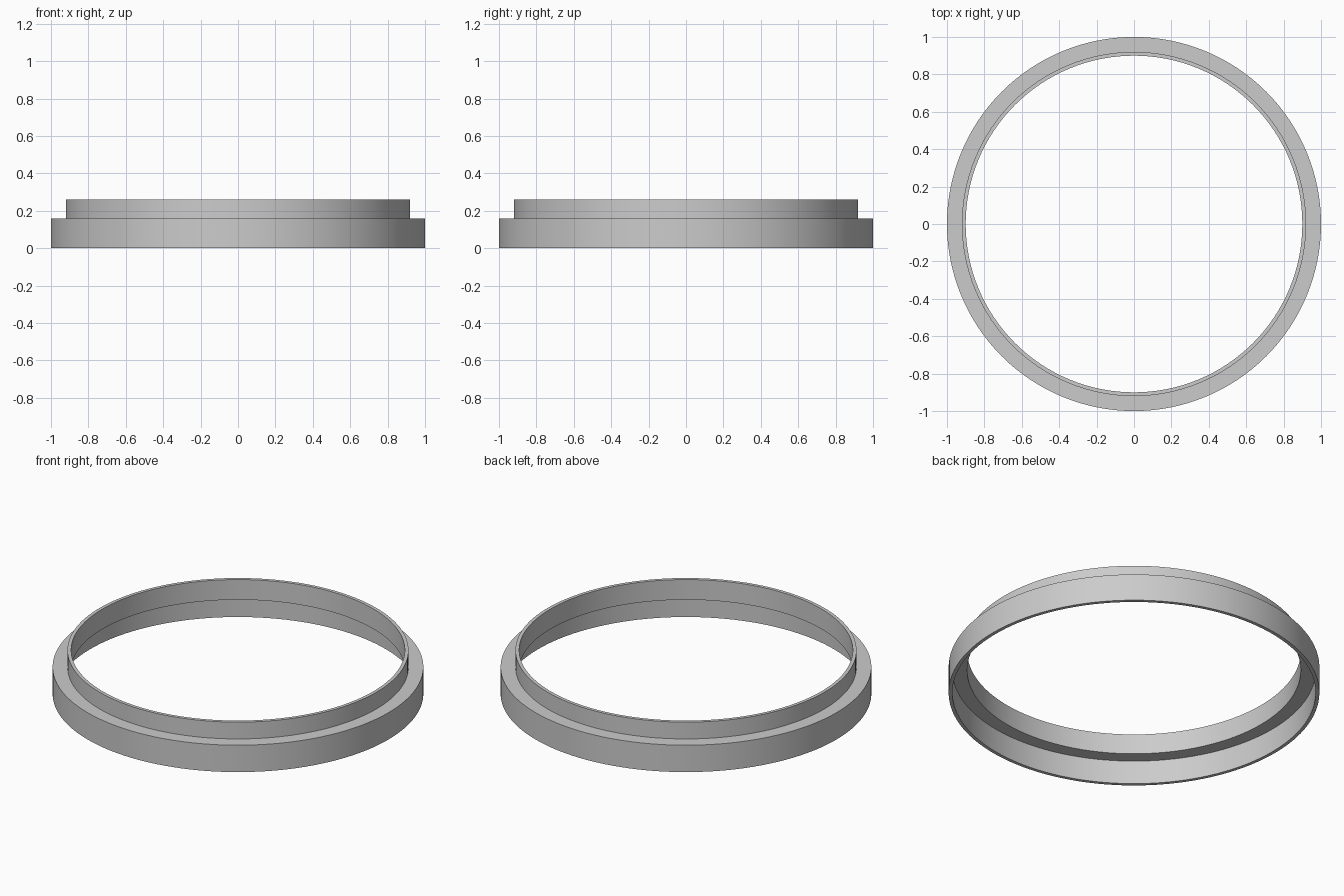
import bpy
import bmesh
from math import cos, sin, tau, radians

cube = bpy.data.objects.get("Cube")
if cube:
    bpy.data.objects.remove(cube, do_unlink=True)

SEGMENTS = 128

# Plain grey material
grey = bpy.data.materials.new("plain_grey")
grey.use_nodes = True
colour = (0.6, 0.6, 0.6, 1)
grey.diffuse_color = colour
grey.node_tree.nodes["Principled BSDF"].inputs["Base Color"].default_value = colour


def lathe(name, profile, material):
    """Revolve a closed (radius, height) profile around z."""
    bm = bmesh.new()
    rings = []
    for i in range(SEGMENTS):
        a = tau * i / SEGMENTS
        rings.append([bm.verts.new((r * cos(a), r * sin(a), z)) for r, z in profile])
    n = len(profile)
    for i, ring in enumerate(rings):
        following = rings[(i + 1) % SEGMENTS]
        for j in range(n):
            k = (j + 1) % n
            bm.faces.new((ring[j], following[j], following[k], ring[k]))
    bmesh.ops.recalc_face_normals(bm, faces=bm.faces)
    mesh = bpy.data.meshes.new(name)
    bm.to_mesh(mesh)
    bm.free()
    mesh.materials.append(material)
    obj = bpy.data.objects.new(name, mesh)
    bpy.context.collection.objects.link(obj)
    bpy.ops.object.select_all(action="DESELECT")
    obj.select_set(True)
    bpy.context.view_layer.objects.active = obj
    bpy.ops.object.shade_smooth_by_angle(angle=radians(30))
    return obj


# Thin stepped ring: wide skirt, flat shoulder, narrower upright collar
lathe("stepped_ring", [
    (1.0, 0), (1.0, 0.16), (0.92, 0.16), (0.92, 0.26),
    (0.9, 0.26), (0.9, 0.14), (0.98, 0.14), (0.98, 0),
], grey)
